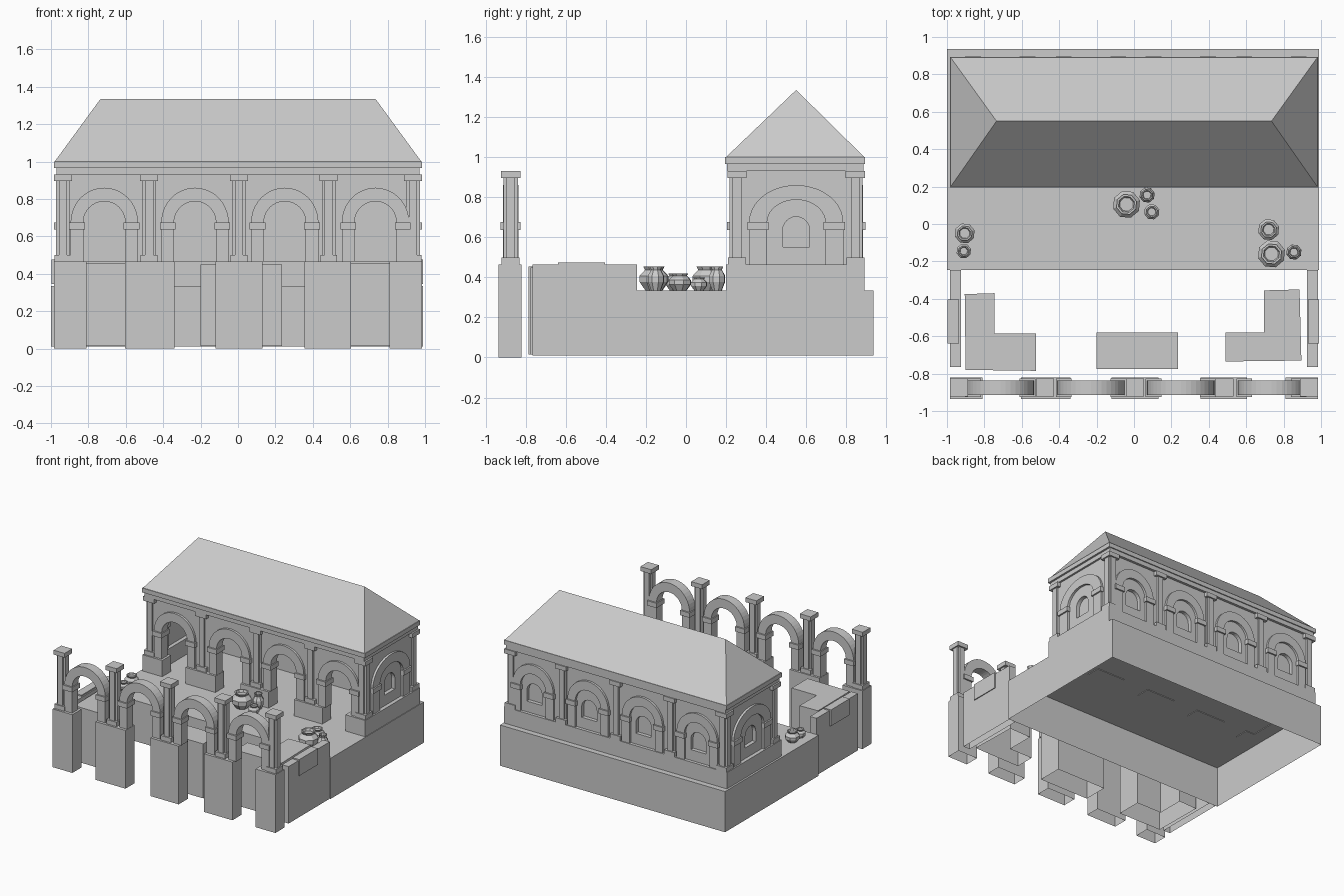
import bpy, bmesh, math
from mathutils import Matrix, Vector

old = bpy.data.objects.get("Cube")
if old:
    bpy.data.objects.remove(old)

stone = bpy.data.materials.new("grey stone")
stone.use_nodes = True
GREY = (0.6, 0.6, 0.6, 1)
stone.diffuse_color = GREY
stone.node_tree.nodes["Principled BSDF"].inputs["Base Color"].default_value = GREY


def finish(name, bm):
    bmesh.ops.recalc_face_normals(bm, faces=bm.faces[:])
    mesh = bpy.data.meshes.new(name)
    bm.to_mesh(mesh)
    bm.free()
    mesh.materials.append(stone)
    obj = bpy.data.objects.new(name, mesh)
    bpy.context.collection.objects.link(obj)
    return obj


def prism(name, outline, axis, lo, hi, frame=Matrix(), hollow=False):
    """Extrude a 2D outline along y or z; hollow leaves the low end open."""
    bm = bmesh.new()
    rings = []
    for d in (lo, hi):
        pts = [(a, d, b) if axis == "y" else (a, b, d) for a, b in outline]
        rings.append([bm.verts.new(frame @ Vector(p)) for p in pts])
    low, high = rings
    if not hollow:
        bm.faces.new(low)
    bm.faces.new(high)
    for i in range(len(low)):
        bm.faces.new((low[i - 1], low[i], high[i], high[i - 1]))
    return finish(name, bm)


def box(name, x0, x1, y0, y1, z0, z1, frame=Matrix(), hollow=False):
    return prism(name, [(x0, y0), (x1, y0), (x1, y1), (x0, y1)], "z", z0, z1, frame, hollow)


def arc(c, rx, rz, z, n=20):
    return [(c - rx * math.cos(math.pi * i / n), z + rz * math.sin(math.pi * i / n))
            for i in range(n + 1)]


BASE, SPRING, TOP = 0.465, 0.675, 0.93


def column(x, y):
    """Square shaft with notched corners, foot and cap."""
    a, b = 0.037, 0.022
    cross = [(-a, -b), (-b, -b), (-b, -a), (b, -a), (b, -b), (a, -b),
             (a, b), (b, b), (b, a), (-b, a), (-b, b), (-a, b)]
    place = Matrix.Translation((x, y, 0))
    prism("column_shaft", cross, "z", BASE, 0.9, place)
    box("column_foot", -0.045, 0.045, -0.045, 0.045, BASE, 0.5, place)
    box("column_cap", -0.048, 0.048, -0.048, 0.048, 0.895, TOP, place)


def arch(c, frame, ro=0.18, ri=0.112):
    """Stilted arch with an impost block on each leg."""
    outer = [(c - ro, BASE)] + arc(c, ro, 0.185, SPRING) + [(c + ro, BASE)]
    inner = [(c - ri, BASE)] + arc(c, ri, 0.112, SPRING) + [(c + ri, BASE)]
    prism("arch", outer + inner[::-1], "y", -0.038, 0.038, frame)
    for s in (-1, 1):
        u = sorted((c + s * (ri - 0.008), c + s * (ro + 0.008)))
        box("arch_impost", *u, -0.05, 0.05, 0.637, SPRING, frame)


def spandrel(u0, u1, c, frame, r=0.15):
    """Wall above and beside an arch."""
    hole = [(c - r, BASE)] + arc(c, r, 0.15, SPRING) + [(c + r, BASE)]
    prism("spandrel_wall", [(u0, BASE), (u0, TOP), (u1, TOP), (u1, BASE)] + hole[::-1],
          "y", -0.02, 0.02, frame)


def niche_wall(u0, u1, c, frame):
    """Closed wall with a small round-headed niche."""
    r, sill = 0.067, 0.55
    hole = [(c - r, sill)] + arc(c, r, r, 0.635, 12) + [(c + r, sill)]
    prism("niche_wall", [(u0, sill), (u0, TOP), (u1, TOP), (u1, sill)] + hole[::-1],
          "y", -0.02, 0.01, frame)
    box("wall_below_niche", u0, u1, -0.02, 0.01, BASE, sill, frame)
    box("inner_wall", u0, u1, 0.01, 0.02, BASE, TOP, frame)


COLS = [-0.935, -0.475, 0.005, 0.485, 0.935]
BAYS = list(zip(COLS, COLS[1:]))
CENTRES = [-0.715, -0.23, 0.25, 0.735]
PIERS = [(-0.985, -0.81), (-0.605, -0.34), (-0.12, 0.13), (0.355, 0.605), (0.81, 0.985)]
FRONT, BACK, MID = 0.255, 0.845, 0.55

# Podium, open underneath
box("podium", -1, 0.99, -0.245, 0.935, 0.01, 0.335, hollow=True)

# Free-standing arcade at the front
gate = Matrix.Translation((0, -0.875, 0))
for x0, x1 in PIERS:
    box("gate_pier", x0, x1, -0.935, -0.82, 0, BASE, hollow=True)
for x in COLS:
    column(x, -0.875)
for c in CENTRES:
    arch(c, gate)

# Hall front: open arcade on pier bases
hall = Matrix.Translation((0, FRONT, 0))
for x0, x1 in PIERS:
    box("hall_pier_base", x0, x1, 0.2, 0.31, 0.33, BASE)
for (u0, u1), c in zip(BAYS, CENTRES):
    arch(c, hall)
    spandrel(u0, u1, c, hall, 0.125)
for x in COLS:
    column(x, FRONT)
    column(x, BACK)

# Hall back: blind arcade with niches
rear = Matrix.Translation((0, BACK, 0)) @ Matrix.Rotation(math.pi, 4, "Z")
for (u0, u1), c in zip(BAYS, CENTRES):
    arch(-c, rear)
    niche_wall(-u1, -u0, -c, rear)
box("hall_back_plinth", -0.985, 0.985, 0.79, 0.89, 0.33, BASE)

# Hall ends: one wide blind arch each
for s in (-1, 1):
    end = Matrix.Translation((s * 0.935, MID, 0)) @ Matrix.Rotation(s * math.pi / 2, 4, "Z")
    arch(0, end, 0.235, 0.145)
    niche_wall(-0.295, 0.295, 0, end)
    x = sorted((s * 0.885, s * 0.985))
    box("hall_end_plinth", *x, 0.2, 0.89, 0.33, BASE)

# Cornice and hipped roof
box("cornice_beam", -0.97, 0.97, 0.205, 0.885, TOP, 0.97)
box("cornice_ledge", -0.985, 0.985, 0.195, 0.893, 0.965, 1.0)
bm = bmesh.new()
eaves = [bm.verts.new((x, y, 1.0)) for x, y in
         ((-0.98, 0.2), (0.98, 0.2), (0.98, 0.89), (-0.98, 0.89))]
ridge = [bm.verts.new((x, MID, 1.335)) for x in (-0.735, 0.735)]
a, b, c, d = eaves
l, r = ridge
for f in ((a, b, r, l), (b, c, r), (c, d, l, r), (d, a, l), (d, c, b, a)):
    bm.faces.new(f)
finish("hipped_roof", bm)

# Courtyard side walls with a projecting block
for s in (-1, 1):
    x = sorted((s * 0.925, s * 0.983))
    box("court_side_wall", *x, -0.765, -0.245, 0.01, BASE, hollow=True)
box("left_wall_block", 0.93, 0.99, -0.64, -0.405, 0.345, 0.475)
box("right_wall_block", -0.998, -0.935, -0.64, -0.405, 0.345, 0.475)

# Benches
box("middle_bench", -0.2, 0.235, -0.775, -0.58, 0.015, 0.45, hollow=True)
prism("right_corner_bench", [(-0.9, -0.78), (-0.525, -0.785), (-0.525, -0.585),
      (-0.745, -0.585), (-0.745, -0.37), (-0.905, -0.375)], "z", 0.015, 0.455, hollow=True)
prism("left_corner_bench", [(0.49, -0.735), (0.895, -0.73), (0.885, -0.35),
      (0.695, -0.355), (0.695, -0.58), (0.49, -0.58)], "z", 0.015, 0.455, hollow=True)


def pot(x, y, r, h):
    """Eight-sided jar with a flared, open rim."""
    profile = [(0.6, 0), (1, 0.35), (1, 0.6), (0.62, 0.85), (0.75, 1), (0.6, 1), (0.5, 0.85)]
    bm = bmesh.new()
    rings = [[bm.verts.new((x + k * r * math.cos(i * math.pi / 4 + 0.3),
                            y + k * r * math.sin(i * math.pi / 4 + 0.3), 0.335 + t * h))
              for i in range(8)] for k, t in profile]
    for p, q in zip(rings, rings[1:]):
        for i in range(8):
            bm.faces.new((p[i - 1], p[i], q[i], q[i - 1]))
    bm.faces.new(rings[0])
    bm.faces.new(rings[-1])
    finish("jar", bm)


# Jars in small groups on the podium
for jar in ((-0.04, 0.105, 0.075, 0.12), (0.07, 0.155, 0.042, 0.12), (0.095, 0.065, 0.042, 0.065),
            (-0.905, -0.05, 0.055, 0.085), (-0.91, -0.145, 0.04, 0.065),
            (0.72, -0.03, 0.058, 0.085), (0.735, -0.16, 0.075, 0.12), (0.855, -0.15, 0.042, 0.12)):
    pot(*jar)
